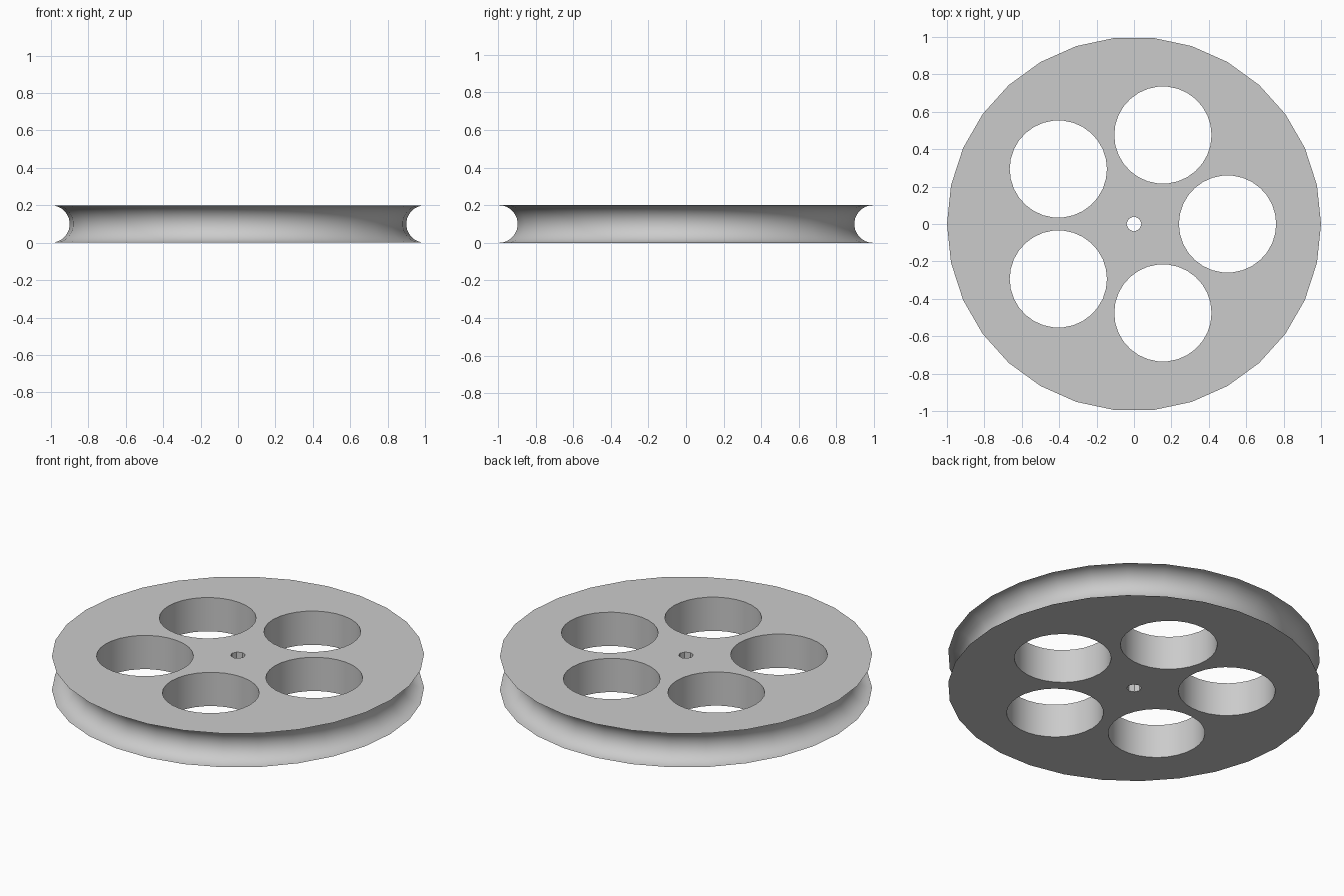
import bpy
import bmesh
from math import cos, sin, pi, radians
from mathutils import Matrix

cube = bpy.data.objects.get("Cube")
if cube:
    bpy.data.objects.remove(cube)

HEIGHT = 0.2
GROOVE = HEIGHT / 2
SIDES = 30
HOLES = 5

grey = bpy.data.materials.new("light grey")
grey.use_nodes = True
colour = (0.6, 0.6, 0.6, 1)
grey.diffuse_color = colour
grey.node_tree.nodes["Principled BSDF"].inputs["Base Color"].default_value = colour


def make_object(name, bm):
    bmesh.ops.recalc_face_normals(bm, faces=bm.faces)
    mesh = bpy.data.meshes.new(name)
    bm.to_mesh(mesh)
    bm.free()
    mesh.materials.append(grey)
    obj = bpy.data.objects.new(name, mesh)
    bpy.context.collection.objects.link(obj)
    return obj


# Wheel disc: a half-round groove profile turned around the axle
bm = bmesh.new()
steps = SIDES // 2
rings = []
for i in range(steps + 1):
    t = pi * i / steps
    r, z = 1 - GROOVE * sin(t), GROOVE * (1 - cos(t))
    rings.append([bm.verts.new((r * cos(2 * pi * j / SIDES), r * sin(2 * pi * j / SIDES), z))
                  for j in range(SIDES)])
for low, high in zip(rings, rings[1:]):
    for j in range(SIDES):
        k = (j + 1) % SIDES
        bm.faces.new((low[j], low[k], high[k], high[j]))
bm.faces.new(rings[0])
bm.faces.new(rings[-1])
wheel = make_object("pulley_wheel", bm)

# Cutter: ring of large holes and the small axle hole
bm = bmesh.new()


def add_drill(x, y, radius, sides):
    bmesh.ops.create_cone(bm, cap_ends=True, segments=sides, radius1=radius, radius2=radius,
                          depth=HEIGHT * 2,
                          matrix=Matrix.Translation((x, y, GROOVE)) @ Matrix.Rotation(pi / 2, 4, "Z"))


for i in range(HOLES):
    a = 2 * pi * i / HOLES
    add_drill(0.5 * cos(a), 0.5 * sin(a), 0.26, SIDES)
add_drill(0, 0, 0.04, 8)
cutter = make_object("hole_cutter", bm)
cutter.hide_render = True

# Drill the holes, then smooth the round surfaces
bpy.ops.object.select_all(action="DESELECT")
bpy.context.view_layer.objects.active = wheel
wheel.select_set(True)
drill = wheel.modifiers.new("holes", "BOOLEAN")
drill.operation = "DIFFERENCE"
drill.solver = "EXACT"
drill.object = cutter
bpy.ops.object.modifier_apply(modifier=drill.name)
bpy.data.objects.remove(cutter)
bpy.ops.object.shade_smooth_by_angle(angle=radians(30))
